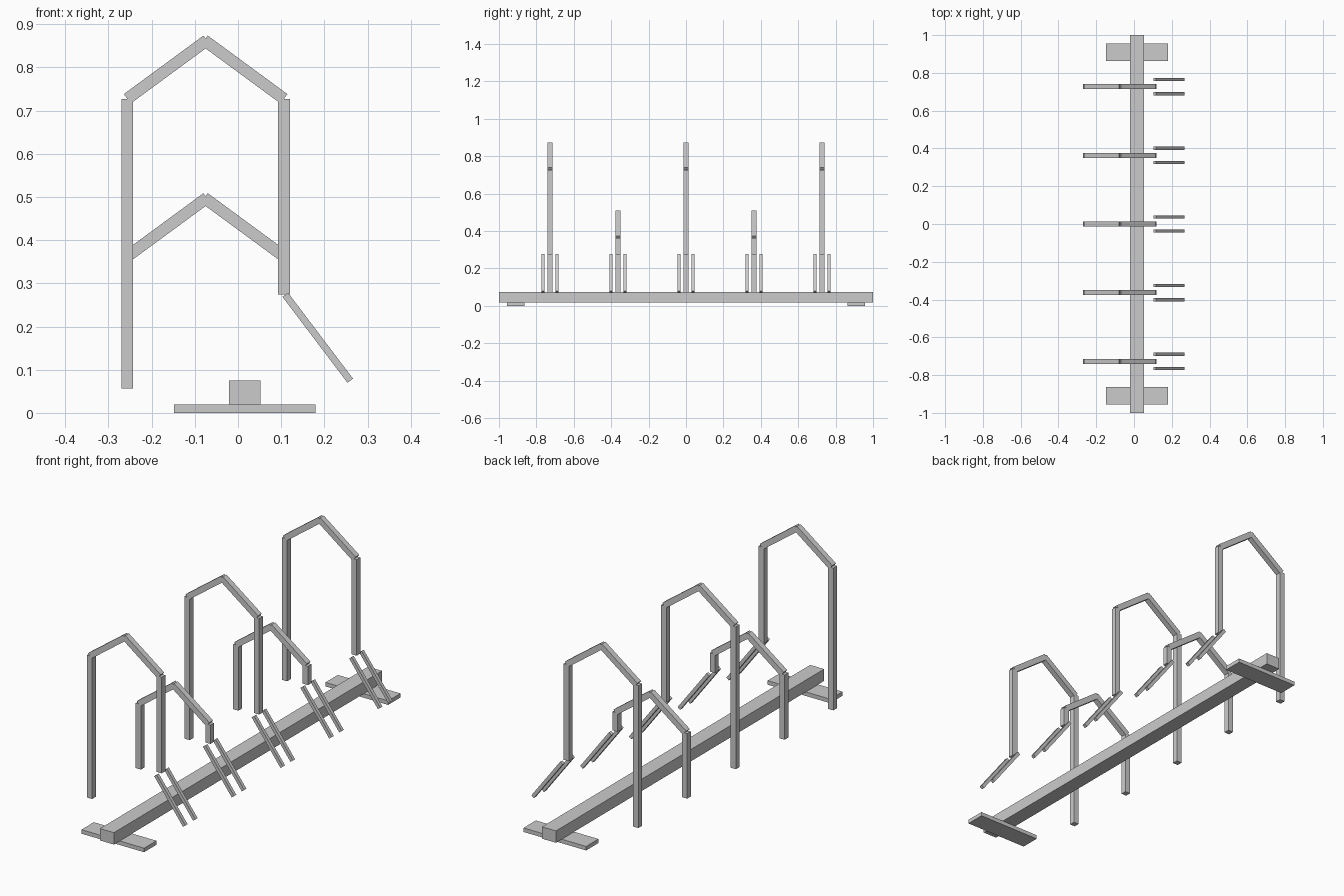
import bpy
from mathutils import Vector, Matrix

if "Cube" in bpy.data.objects:
    bpy.data.objects.remove(bpy.data.objects["Cube"])


def box(name, x0, x1, y0, y1, z0, z1):
    """Axis-aligned box given by its limits."""
    bpy.ops.mesh.primitive_cube_add(size=1)
    ob = bpy.context.object
    ob.name = name
    ob.data.transform(Matrix.Diagonal((x1 - x0, y1 - y0, z1 - z0, 1)))
    ob.location = ((x0 + x1) / 2, (y0 + y1) / 2, (z0 + z1) / 2)
    return ob


def bar(name, a, b, y, w):
    """Square bar between two (x, z) points in the plane at y."""
    p, q = Vector((a[0], y, a[1])), Vector((b[0], y, b[1]))
    d = q - p
    ob = box(name, -w / 2, w / 2, -w / 2, w / 2, -d.length / 2, d.length / 2)
    ob.location = (p + q) / 2
    ob.rotation_euler = (0, Vector((0, 0, 1)).angle(d) * (1 if d.x >= 0 else -1), 0)
    return ob


TUBE, LEG = 0.027, 0.016
LEFT, RIGHT, MID = -0.2565, 0.1065, -0.075

# Base rail and its two cross feet
box("base_rail", -0.021, 0.052, -1, 1, 0.019, 0.075)
for side, y in (("front", -0.91), ("back", 0.91)):
    box(f"{side}_foot", -0.148, 0.179, y - 0.046, y + 0.046, 0, 0.019)

# Five wheel hoops, alternating tall and short
for i in range(5):
    y = (i - 2) * 0.3635
    top = 0.7275 if i % 2 == 0 else 0.3625
    bar(f"hoop_{i}_long_post", (LEFT, 0.056), (LEFT, top), y, TUBE)
    bar(f"hoop_{i}_short_post", (RIGHT, 0.274), (RIGHT, top), y, TUBE)
    # Sloping top bars meeting at the peak
    bar(f"hoop_{i}_left_slope", (LEFT, top), (MID + 0.003, top + 0.1355), y, TUBE)
    bar(f"hoop_{i}_right_slope", (RIGHT, top), (MID - 0.003, top + 0.1355), y, TUBE)
    # Pair of slanted wheel guides
    for side, s in (("front", -1), ("back", 1)):
        bar(f"hoop_{i}_{side}_guide", (0.1095, 0.2735), (0.26, 0.0745), y + s * 0.0375, LEG)
